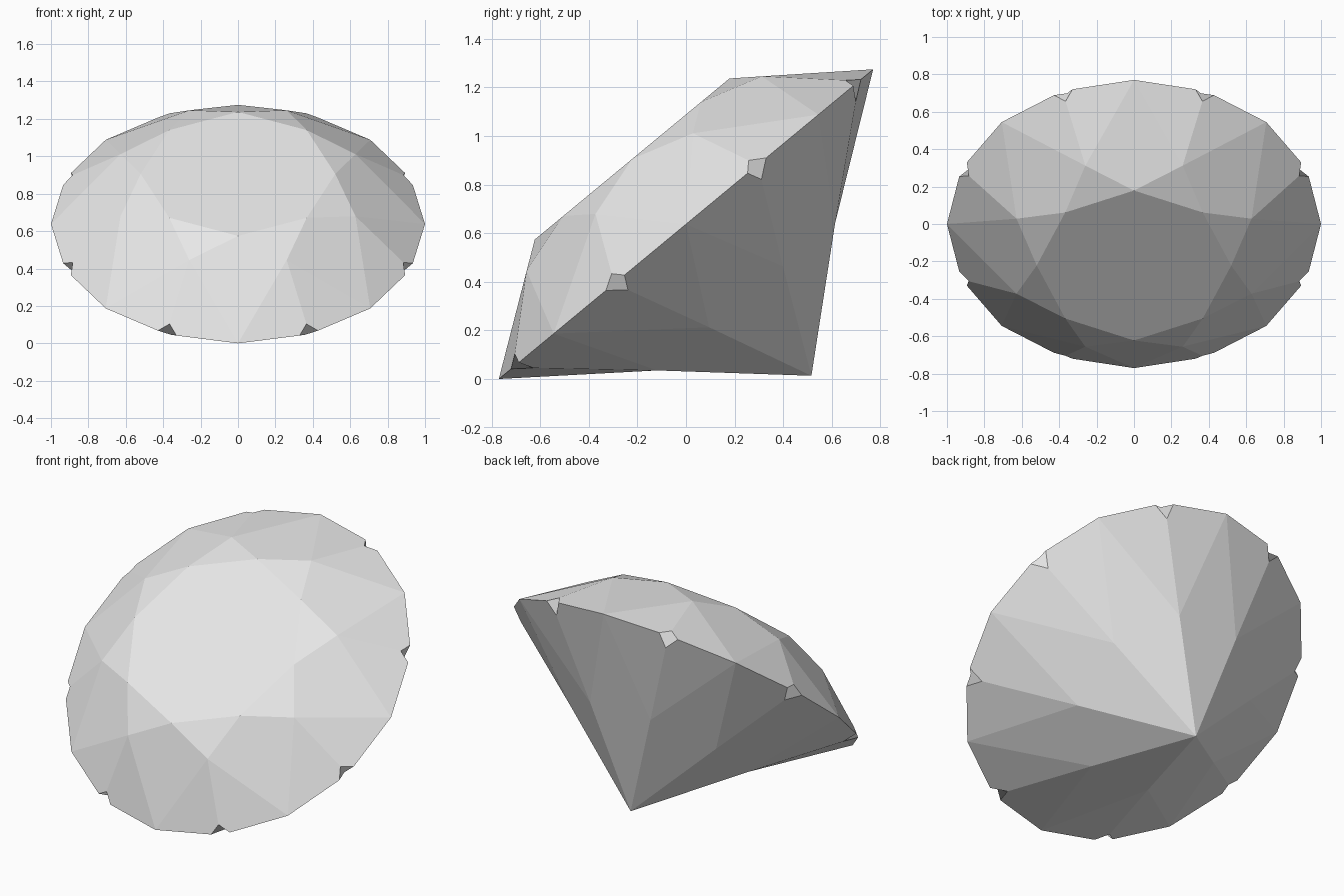
import bpy
import bmesh
import math
from mathutils import Matrix, Vector

cube = bpy.data.objects.get("Cube")
if cube:
    bpy.data.objects.remove(cube, do_unlink=True)

FOLDS = 8                      # eight-fold brilliant cut
STEP = math.tau / FOLDS
TILT = math.radians(39.6)      # stone rests on its girdle and culet
CHIP = 0.14                    # share of each girdle edge lost to a chip

bm = bmesh.new()


def polar(radius, turn, height):
    angle = turn * STEP
    return Vector((radius * math.cos(angle), radius * math.sin(angle), height))


def ring(radius, height, turn):
    return [bm.verts.new(polar(radius, i + turn, height)) for i in range(FOLDS)]


# Rings of facet corners, from the table down to the culet
table = ring(0.52, 0.348, 0)
star_tip = ring(0.68, 0.27, 0.5)
chip_top = ring(0.956, 0.038, 0.5)
girdle = ring(1, 0, 0)
chip_bottom = ring(0.932, -0.056, 0.5)
pavilion = ring(0.515, -0.388, 0.5)
culet = bm.verts.new((0, 0, -0.81))

# Girdle corners on either side of each chip
chip_start, chip_end = [], []
for i in range(FOLDS):
    corner = polar(1, i + 0.5, 0)
    chip_start.append(bm.verts.new(corner.lerp(polar(1, i, 0), CHIP)))
    chip_end.append(bm.verts.new(corner.lerp(polar(1, i + 1, 0), CHIP)))

bm.faces.new(table)
for i in range(FOLDS):
    j, k = (i + 1) % FOLDS, i - 1
    facets = (
        # Crown: star, kite and the two upper girdle facets
        (table[i], star_tip[i], table[j]),
        (table[i], star_tip[k], girdle[i], star_tip[i]),
        (star_tip[i], girdle[i], chip_start[i], chip_top[i]),
        (star_tip[i], chip_top[i], chip_end[i], girdle[j]),
        # Dented chip in the girdle
        (chip_top[i], chip_start[i], chip_bottom[i], chip_end[i]),
        # Pavilion: main facet and the two lower girdle facets
        (pavilion[k], culet, pavilion[i], girdle[i]),
        (pavilion[i], chip_bottom[i], chip_start[i], girdle[i]),
        (pavilion[i], girdle[j], chip_end[i], chip_bottom[i]),
    )
    for facet in facets:
        bm.faces.new(facet)

bmesh.ops.recalc_face_normals(bm, faces=bm.faces)

# Lean the stone back and stand it on the floor
bm.transform(Matrix.Rotation(TILT, 4, "X"))
lowest = min(v.co.z for v in bm.verts)
bm.transform(Matrix.Translation((0, 0, -lowest)))

mesh = bpy.data.meshes.new("cut_gemstone")
bm.to_mesh(mesh)
bm.free()

# Plain grey stone
grey = bpy.data.materials.new("light grey")
grey.use_nodes = True
colour = (0.8, 0.8, 0.8, 1)
grey.diffuse_color = colour
shader = next(n for n in grey.node_tree.nodes if n.type == "BSDF_PRINCIPLED")
shader.inputs["Base Color"].default_value = colour
mesh.materials.append(grey)

gem = bpy.data.objects.new("cut_gemstone", mesh)
bpy.context.collection.objects.link(gem)
